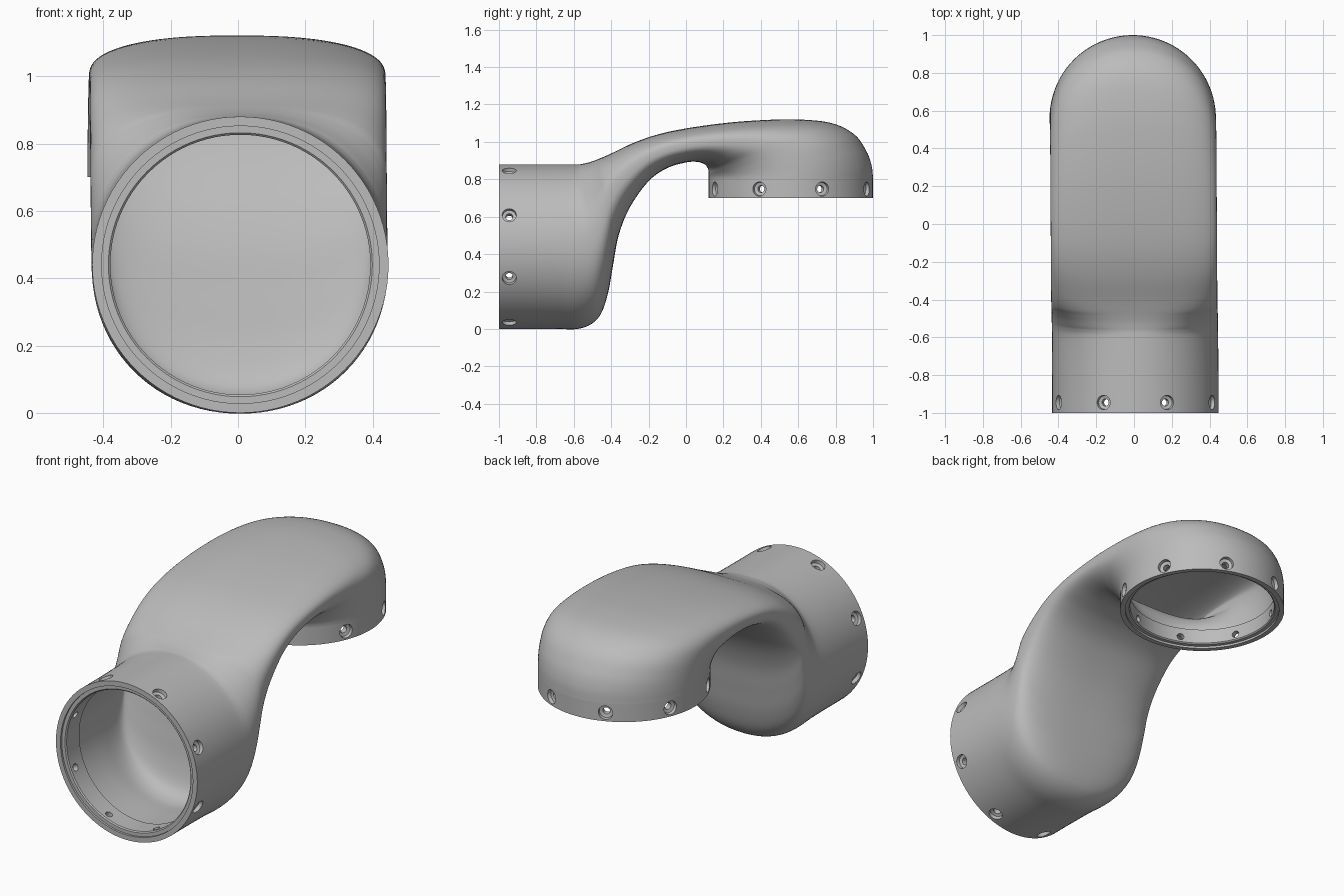
import bpy, bmesh
from math import sin, cos, pi, radians
from mathutils import Matrix, Vector

cube = bpy.data.objects.get("Cube")
if cube:
    bpy.data.objects.remove(cube, do_unlink=True)

SEGMENTS = 96
RADIUS = 0.44
FRONT_LENGTH, REAR_LENGTH = 0.13, 0.1

grey = bpy.data.materials.new("satin grey")
grey.use_nodes = True
colour = (0.5, 0.5, 0.5, 1)
grey.diffuse_color = colour
grey.node_tree.nodes["Principled BSDF"].inputs["Base Color"].default_value = colour


def skin(bm, rings, closed=False, caps=False):
    """Bridge successive rings of points with quads."""
    loops = [[bm.verts.new(p) for p in ring] for ring in rings]
    following = loops[1:] + (loops[:1] if closed else [])
    for here, there in zip(loops, following):
        for j in range(len(here)):
            k = (j + 1) % len(here)
            bm.faces.new((here[j], here[k], there[k], there[j]))
    if caps:
        bm.faces.new(loops[0])
        bm.faces.new(loops[-1])


def circle(radius, depth, matrix, count=SEGMENTS):
    turns = [2 * pi * j / count for j in range(count)]
    return [matrix @ Vector((radius * cos(a), radius * sin(a), depth)) for a in turns]


def finish(name, bm, fix_normals=True):
    if fix_normals:
        bmesh.ops.recalc_face_normals(bm, faces=bm.faces)
    mesh = bpy.data.meshes.new(name)
    bm.to_mesh(mesh)
    bm.free()
    mesh.materials.append(grey)
    obj = bpy.data.objects.new(name, mesh)
    bpy.context.collection.objects.link(obj)
    return obj


def activate(obj):
    bpy.ops.object.select_all(action="DESELECT")
    obj.select_set(True)
    bpy.context.view_layer.objects.active = obj


def apply(obj, modifier):
    activate(obj)
    bpy.ops.object.modifier_apply(modifier=modifier.name)


def smooth(obj):
    activate(obj)
    bpy.ops.object.shade_smooth_by_angle(angle=radians(35))


def spline(a, b, c, d, t):
    """Catmull-Rom blend between b and c."""
    return b + (c - a) * t / 2 + (a - b * 2.5 + c * 2 - d / 2) * t**2 + ((b - c) * 3 + d - a) * t**3 / 2


# Curved housing: each section spans an upper and a lower (y, z) profile point
sections = [
    ((-.87, .88), (-.87, 0)),
    ((-.7, .88), (-.7, 0)),
    ((-.6, .88), (-.58, 0)),
    ((-.57, .88), (-.5, .03)),
    ((-.55, .883), (-.45, .09)),
    ((-.52, .89), (-.415, .2)),
    ((-.49, .9), (-.39, .34)),
    ((-.46, .912), (-.36, .5)),
    ((-.4, .938), (-.3, .65)),
    ((-.28, .995), (-.2, .79)),
    ((-.15, 1.04), (-.1, .86)),
    ((0, 1.072), (0, .89)),
    ((.2, 1.1), (.06, .893)),
    ((.4, 1.116), (.1, .88)),
    ((.6, 1.12), (.116, .86)),
    ((.78, 1.1), (.12, .845)),
    ((.9, 1.04), (.12, .83)),
    ((.965, .95), (.12, .82)),
    ((.993, .87), (.12, .81)),
    ((1, .8), (.12, .8)),
]
STEPS = 6
uppers = [Vector((0, *up)) for up, low in sections]
lowers = [Vector((0, *low)) for up, low in sections]


def sample(points, i, t):
    last = len(points) - 1
    return spline(points[max(i - 1, 0)], points[i], points[min(i + 1, last)],
                  points[min(i + 2, last)], t)


def power(value, exponent):
    return abs(value) ** exponent * (1 if value >= 0 else -1)


def section_ring(i, t):
    upper, lower = sample(uppers, i, t), sample(lowers, i, t)
    middle, half = (upper + lower) / 2, (upper - lower) / 2
    progress = (i + t) / (len(sections) - 1)
    squareness = 2 / (2 + 0.8 * sin(pi * progress) ** 2)
    ring = []
    for j in range(SEGMENTS):
        a = 2 * pi * j / SEGMENTS
        point = middle + half * power(cos(a), squareness)
        point.x = RADIUS * power(sin(a), squareness) + 0.007 - 0.014 * progress
        ring.append(point)
    return ring


bm = bmesh.new()
rings = [section_ring(i, s / STEPS) for i in range(len(sections) - 1) for s in range(STEPS)]
rings.append(section_ring(len(sections) - 1, 0))
skin(bm, rings)
housing = finish("curved_housing", bm, fix_normals=False)
shell = housing.modifiers.new("wall", "SOLIDIFY")
shell.thickness = 0.04
shell.offset = -1
apply(housing, shell)
smooth(housing)


# Mounting collars with a stepped rim and eight countersunk radial holes
def collar(name, matrix, length, hole_depth):
    profile = [(RADIUS, 0), (RADIUS, length), (.386, length), (.386, .018),
               (.392, .012), (.412, .012), (.412, 0)]
    bm = bmesh.new()
    skin(bm, [circle(r, d, matrix) for r, d in profile], closed=True)
    obj = finish(name, bm)

    pin = [(.019, .35), (.019, .415), (.036, .42), (.04, .46)]
    bm = bmesh.new()
    for k in range(8):
        aim = (matrix @ Matrix.Translation((0, 0, hole_depth))
               @ Matrix.Rotation((k + 0.5) * pi / 4, 4, "Z")
               @ Matrix.Rotation(pi / 2, 4, "Y"))
        skin(bm, [circle(r, d, aim, 24) for r, d in pin], caps=True)
    cutter = finish(name + "_hole_cutter", bm)
    cutter.hide_render = True
    holes = obj.modifiers.new("screw holes", "BOOLEAN")
    holes.operation = "DIFFERENCE"
    holes.solver = "EXACT"
    holes.object = cutter
    apply(obj, holes)
    bpy.data.objects.remove(cutter, do_unlink=True)
    smooth(obj)


collar("front_collar", Matrix.Translation((.007, -1, RADIUS)) @ Matrix.Rotation(-pi / 2, 4, "X"),
       FRONT_LENGTH, 0.055)
collar("rear_collar", Matrix.Translation((-.007, .56, .7)), REAR_LENGTH, 0.048)
